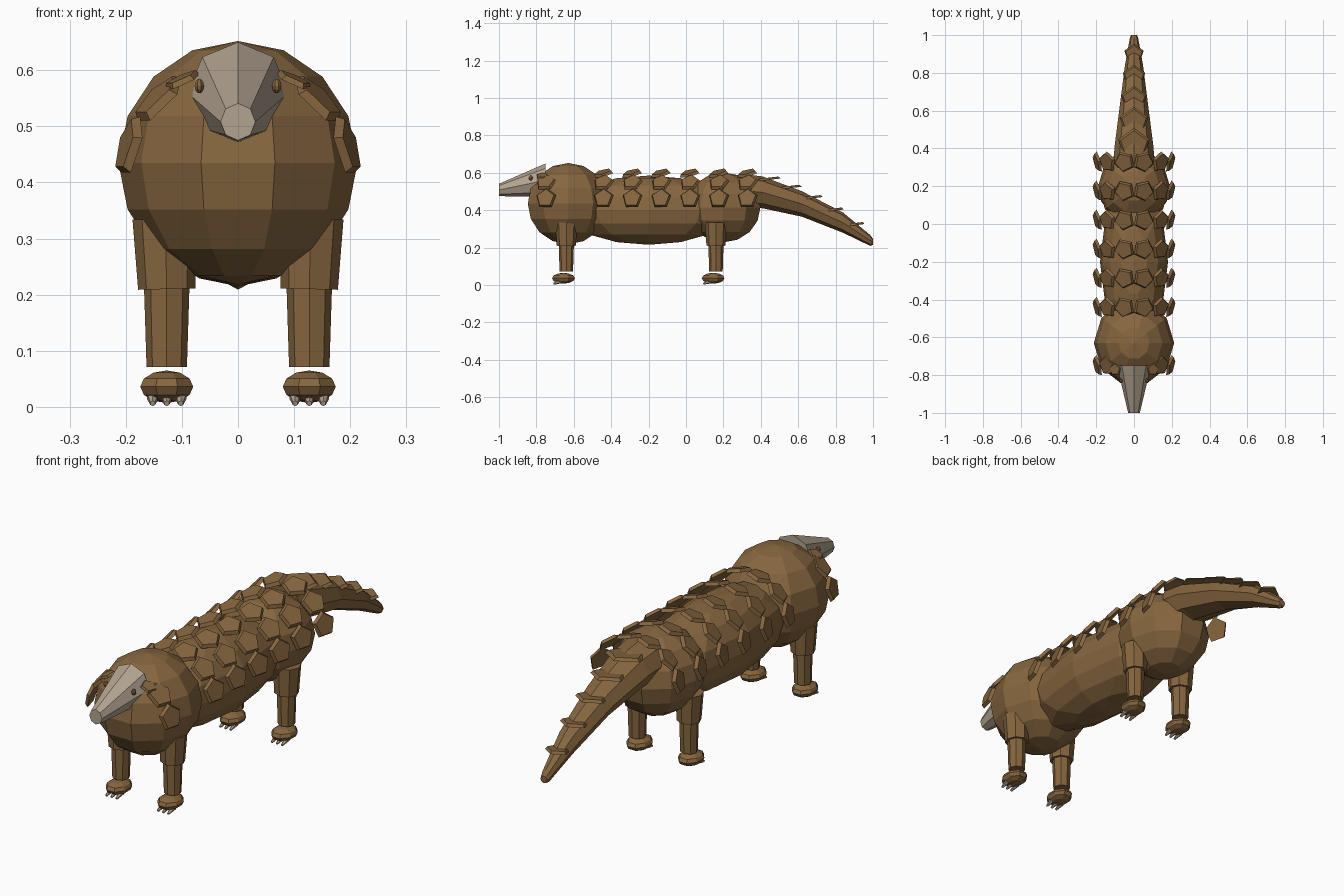
import bpy, bmesh, math
from mathutils import Vector, Matrix

old = bpy.data.objects.get("Cube")
if old:
    bpy.data.objects.remove(old, do_unlink=True)


def material(name, rgb):
    m = bpy.data.materials.new(name)
    m.use_nodes = True
    m.diffuse_color = (*rgb, 1)
    m.node_tree.nodes["Principled BSDF"].inputs["Base Color"].default_value = (*rgb, 1)
    return m


BROWN = material("warm_brown", (0.24, 0.133, 0.05))
GREY = material("pale_grey", (0.45, 0.37, 0.28))


def finish(name, bm, mat):
    bmesh.ops.recalc_face_normals(bm, faces=bm.faces)
    mesh = bpy.data.meshes.new(name)
    bm.to_mesh(mesh)
    bm.free()
    mesh.materials.append(mat)
    ob = bpy.data.objects.new(name, mesh)
    bpy.context.collection.objects.link(ob)
    return ob


def ball(name, loc, size, seg=10, rings=8):
    """Faceted ellipsoid with a flat column of faces turned to the front."""
    bm = bmesh.new()
    turn = Matrix.Rotation(math.pi / seg, 4, 'Z')
    bmesh.ops.create_uvsphere(bm, u_segments=seg, v_segments=rings, radius=1,
                              matrix=Matrix.Translation(loc) @ Matrix.Diagonal((*size, 1)) @ turn)
    return finish(name, bm, BROWN)


def loft(name, sections, mat, sides=8):
    """Skin elliptical rings given as (y, z, half width, half height)."""
    bm = bmesh.new()
    rings = []
    for y, z, rx, rz in sections:
        angles = [math.tau * i / sides for i in range(sides)]
        rings.append([bm.verts.new((rx * math.sin(a), y, z + rz * math.cos(a))) for a in angles])
    for a, b in zip(rings, rings[1:]):
        for i in range(sides):
            j = (i + 1) % sides
            bm.faces.new((a[i], a[j], b[j], b[i]))
    bm.faces.new(rings[0])
    bm.faces.new(rings[-1])
    return finish(name, bm, mat)


def cone(name, start, end, r1, r2, mat=BROWN, sides=8):
    start, end = Vector(start), Vector(end)
    axis = end - start
    rot = axis.to_track_quat('Z', 'Y').to_matrix().to_4x4()
    bm = bmesh.new()
    bmesh.ops.create_cone(bm, cap_ends=True, segments=sides, radius1=r1, radius2=r2,
                          depth=axis.length, matrix=Matrix.Translation((start + end) / 2) @ rot)
    return finish(name, bm, mat)


def scale_plate(name, loc, normal, radius, thick=0.015):
    """Five-sided armour plate facing along its normal."""
    n = Vector(normal).normalized() * thick / 2
    return cone(name, Vector(loc) - n, Vector(loc) + n, radius, radius * 0.85, sides=5)


# Body masses
ball("shoulders", (0, -0.63, 0.435), (0.213, 0.227, 0.217))
ball("belly", (0, -0.2, 0.4), (0.18, 0.47, 0.185))
ball("hips", (0, 0.2, 0.415), (0.19, 0.208, 0.187))

# Tail and snout
loft("tail", [(0.3, 0.505, 0.11, 0.09), (0.41, 0.495, 0.103, 0.085),
              (0.62, 0.433, 0.076, 0.068), (0.84, 0.333, 0.048, 0.054),
              (0.985, 0.238, 0.022, 0.029), (1.0, 0.23, 0.016, 0.016)], BROWN)
loft("snout", [(-0.75, 0.56, 0.09, 0.09), (-1.0, 0.508, 0.031, 0.033)], GREY)

# Rows of plates over the back
for row in range(8):
    y = -0.75 + row * 0.154
    if row == 1:
        continue
    for deg in (15, 45, 75):
        if row == 0 and deg == 15:
            continue
        for side, label in ((1, "left"), (-1, "right")):
            a = math.radians(deg)
            s, c = side * math.sin(a), math.cos(a)
            scale_plate(f"{label}_scale_{row}_{deg}", (0.202 * s, y, 0.415 + 0.19 * c),
                        (s, -0.25, c), 0.057)

# Nearly level plates set into the tail
for i in range(5):
    t = i / 4
    y = 0.42 + 0.48 * t
    z = 0.565 - 0.15 * t - 0.09 * t * t
    scale_plate(f"tail_scale_{i}", (0, y, z), (0, -0.12, 1), 0.088 - 0.034 * t, 0.012)

for side, label in ((1, "left"), (-1, "right")):
    # Eyes and ears
    ball(f"{label}_eye", (side * 0.069, -0.83, 0.572), (0.009, 0.012, 0.013), 8, 6)
    scale_plate(f"{label}_ear", (side * 0.1, -0.77, 0.583), (side * 0.45, -0.15, 1), 0.035, 0.01)
    # Legs, feet and claws
    for end, y in (("front", -0.64), ("rear", 0.16)):
        tag = f"{label}_{end}"
        x = side * 0.127
        cone(tag + "_upper_leg", (x, y, 0.21), (x + side * 0.003, y, 0.335), 0.051, 0.058)
        cone(tag + "_lower_leg", (x, y, 0.071), (x, y, 0.23), 0.036, 0.041)
        ball(tag + "_foot", (x, y - 0.015, 0.036), (0.051, 0.066, 0.029), 8, 6)
        for k in (-1, 0, 1):
            cx = x + k * 0.025
            cone(f"{tag}_claw_{k + 2}", (cx, y - 0.03, 0.02), (cx, y - 0.068, 0.006),
                 0.012, 0.005, GREY, 6)
